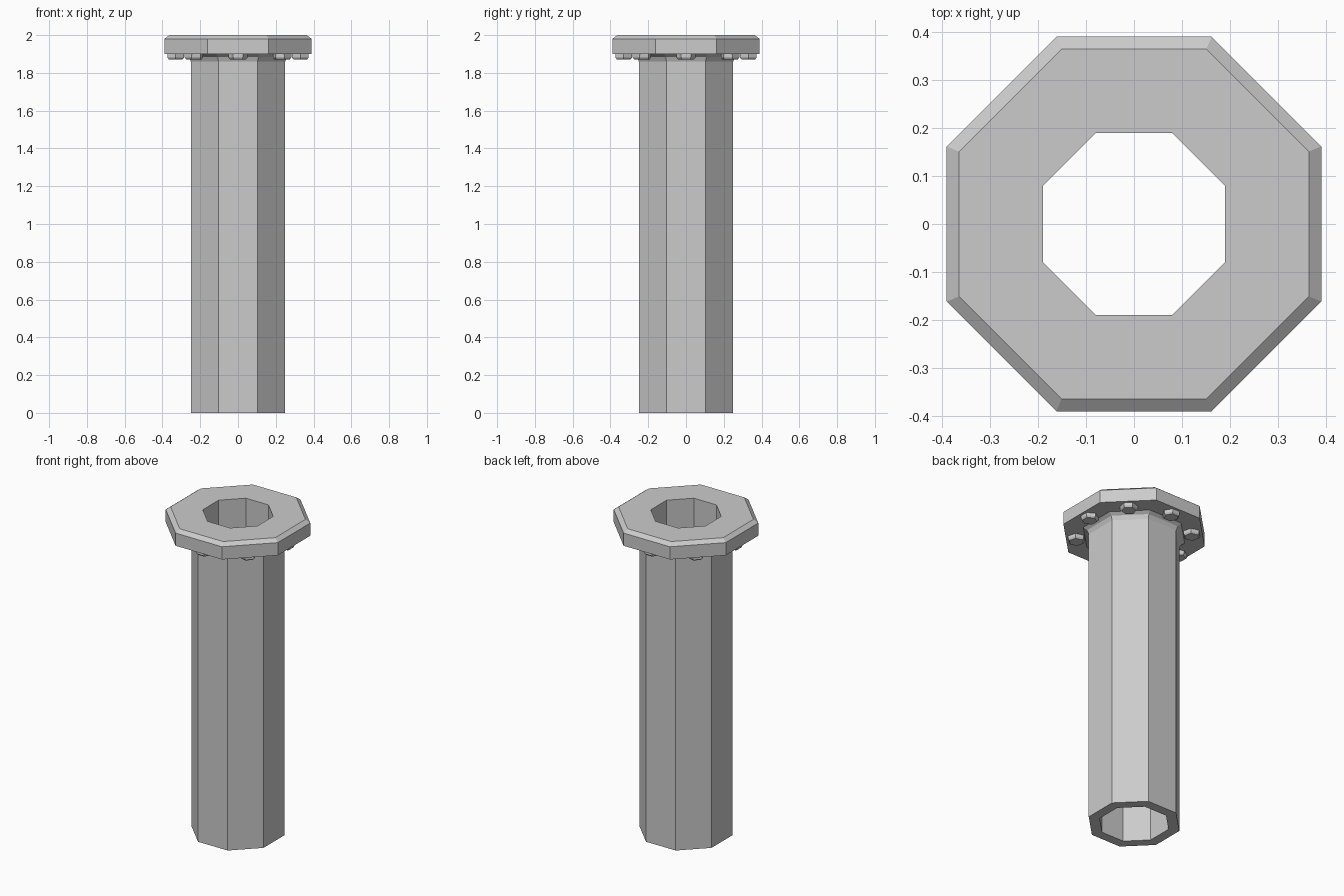
import bpy, bmesh
from math import cos, sin, pi

if "Cube" in bpy.data.objects:
    bpy.data.objects.remove(bpy.data.objects["Cube"])


def lathe(name, profile, sides, start, closed, centre=(0, 0)):
    """Sweep (radius, z) points round a vertical axis; cap the ends if open."""
    bm = bmesh.new()
    rings = []
    for r, z in profile:
        rings.append([bm.verts.new((centre[0] + r * cos(start + 2 * pi * i / sides),
                                    centre[1] + r * sin(start + 2 * pi * i / sides), z))
                      for i in range(sides)])
    pairs = list(zip(rings, rings[1:]))
    if closed:
        pairs.append((rings[-1], rings[0]))
    else:
        bm.faces.new(rings[0])
        bm.faces.new(rings[-1])
    for a, b in pairs:
        for i in range(sides):
            j = (i + 1) % sides
            bm.faces.new((a[i], a[j], b[j], b[i]))
    bmesh.ops.recalc_face_normals(bm, faces=bm.faces)
    mesh = bpy.data.meshes.new(name)
    bm.to_mesh(mesh)
    bm.free()
    obj = bpy.data.objects.new(name, mesh)
    bpy.context.collection.objects.link(obj)
    return obj


# Octagonal pipe with flared neck and chamfered flange (radii given across flats)
flats = [(0.19, 0), (0.25, 0), (0.25, 1.86), (0.26, 1.885), (0.28, 1.9),
         (0.39, 1.9), (0.39, 1.98), (0.364, 2.0), (0.19, 2.0)]
lathe("flanged_pipe", [(r / cos(pi / 8), z) for r, z in flats], 8, pi / 8, True)

# Eight hex bolt heads under the flange, flats facing the pipe
for k in range(8):
    a = k * pi / 4
    lathe(f"bolt_{k + 1}", [(0.043, 1.872), (0.051, 1.882), (0.051, 1.902)], 6,
          a + pi / 6, False, (0.33 * cos(a), 0.33 * sin(a)))
